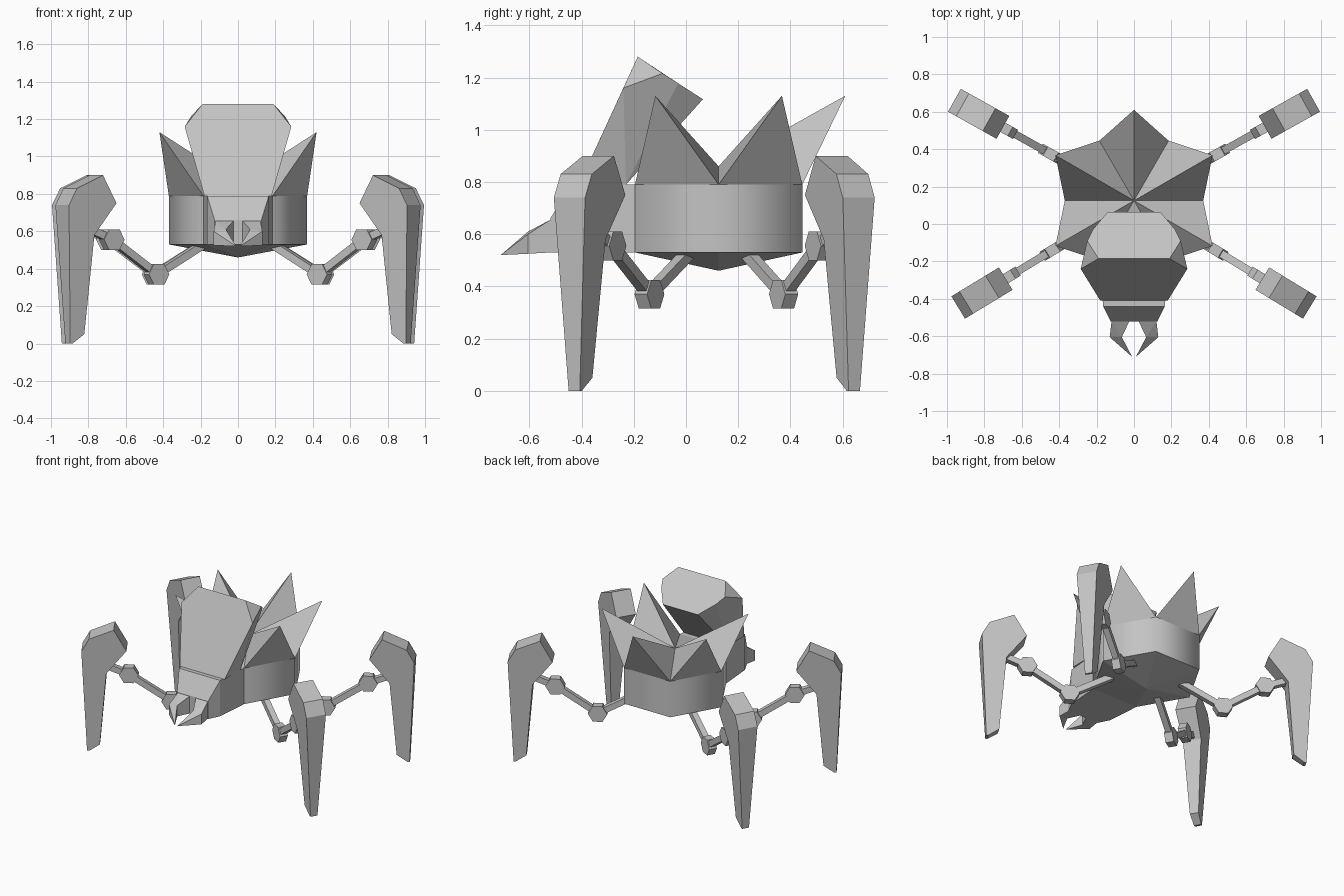
import bpy, bmesh
from math import sin, cos, pi, radians
from mathutils import Vector, Matrix

old = bpy.data.objects.get("Cube")
if old:
    bpy.data.objects.remove(old, do_unlink=True)

grey = bpy.data.materials.new("plain grey")
grey.use_nodes = True
colour = (0.55, 0.55, 0.55, 1)
grey.diffuse_color = colour
grey.node_tree.nodes["Principled BSDF"].inputs["Base Color"].default_value = colour

CENTRE = Vector((0, 0.125, 0))


def finish(bm, name, recalc=True):
    if recalc:
        bmesh.ops.recalc_face_normals(bm, faces=bm.faces)
    mesh = bpy.data.meshes.new(name)
    bm.to_mesh(mesh)
    bm.free()
    mesh.materials.append(grey)
    ob = bpy.data.objects.new(name, mesh)
    bpy.context.collection.objects.link(ob)
    return ob


def hull(name, points):
    """Convex solid around a few corner points."""
    bm = bmesh.new()
    verts = [bm.verts.new(p) for p in points]
    res = bmesh.ops.convex_hull(bm, input=verts)
    loose = [v for v in bm.verts if not v.link_faces]
    bmesh.ops.delete(bm, geom=loose, context='VERTS')
    bmesh.ops.dissolve_limit(bm, angle_limit=radians(2), verts=bm.verts, edges=bm.edges)
    return finish(bm, name)


def both(points):
    return [(s * x, y, z) for x, y, z in points for s in (1, -1)]


def ring_point(angle, radius, z):
    return CENTRE + Vector((radius * cos(angle), radius * sin(angle), z))


# Six-sided body: smooth wall and shallow pointed underside
R, LOW, HIGH = 0.37, 0.53, 0.79
bm = bmesh.new()
low = [bm.verts.new(ring_point(i * pi / 3, R, LOW)) for i in range(6)]
high = [bm.verts.new(ring_point(i * pi / 3, R, HIGH)) for i in range(6)]
keel = bm.verts.new(CENTRE + Vector((0, 0, 0.46)))
for i in range(6):
    j = (i + 1) % 6
    bm.faces.new((low[i], low[j], high[j], high[i])).smooth = True
    bm.faces.new((low[j], low[i], keel))
finish(bm, "body", recalc=False)

# Crown: five outward spikes, flat wedge at the front under the head
bm = bmesh.new()
hub = bm.verts.new(CENTRE + Vector((0, 0, 0.86)))
rim = [bm.verts.new(ring_point(i * pi / 3, R, HIGH)) for i in range(6)]
for i in range(6):
    a, b = rim[i], rim[(i + 1) % 6]
    if i == 4:
        bm.faces.new((hub, a, b))
        continue
    tip = bm.verts.new(ring_point((i + 0.5) * pi / 3, 0.485, 1.13))
    bm.faces.new((hub, a, tip))
    bm.faces.new((hub, tip, b))
    bm.faces.new((a, b, tip))
finish(bm, "crown_spikes", recalc=False)

# Head shield leaning back over the body
hull("head", both([
    (0.19, -0.185, 1.28), (0.285, -0.24, 1.16), (0.18, -0.41, 0.79),
    (0.25, -0.09, 1.216), (0.22, -0.03, 1.178), (0.14, 0.065, 1.117),
    (0.18, -0.23, 0.79)]))

# Muzzle block joining the head to the body
hull("muzzle", both([
    (0.185, -0.195, LOW), (0.185, -0.195, HIGH),
    (0.165, -0.44, LOW), (0.165, -0.44, HIGH),
    (0.125, -0.52, LOW), (0.125, -0.52, 0.66)]))

# Mandibles
for side, s in (("left", 1), ("right", -1)):
    root = [(s * x, -0.52, z) for x in (0.025, 0.12) for z in (0.53, 0.655)]
    mid = [(s * 0.065, -0.605, 0.53), (s * 0.065, -0.605, 0.61),
           (s * 0.13, -0.605, 0.525), (s * 0.13, -0.605, 0.6)]
    hull(side + "_mandible_base", root + mid)
    hull(side + "_mandible_tip", mid + [(s * 0.01, -0.71, 0.52)])


def prism(bm, centre, radius, depth, axis, sides=6, turn=0.0):
    """Prism with its long axis along the given direction."""
    m = Matrix.Translation(centre) @ axis.to_track_quat('Z', 'Y').to_matrix().to_4x4()
    bmesh.ops.create_cone(bm, cap_ends=True, segments=sides, radius1=radius, radius2=radius,
                          depth=depth, matrix=m @ Matrix.Rotation(turn, 4, 'Z'))


def make_leg(name, angle):
    out = Vector((cos(angle), sin(angle), 0))
    across = Vector((-sin(angle), cos(angle), 0))
    up = Vector((0, 0, 1))

    def at(r, z, w=0.0):
        return CENTRE + out * r + up * z + across * w

    # Rods from hip to elbow, elbow to knee, knee to blade
    path = [at(0.2, 0.54), at(0.51, 0.37), at(0.79, 0.555), at(0.93, 0.61)]
    bm = bmesh.new()
    for a, b in zip(path, path[1:]):
        prism(bm, (a + b) / 2, 0.029, (b - a).length, b - a, sides=4, turn=pi / 4)
    finish(bm, name + "_rods")

    # Hexagonal joints with flat tops
    bm = bmesh.new()
    for c in path[1:3]:
        corners = [[bm.verts.new(c + out * 0.064 * cos(k * pi / 3) + up * 0.064 * sin(k * pi / 3)
                                 + across * w) for k in range(6)] for w in (-0.028, 0.028)]
        bm.faces.new(corners[0])
        bm.faces.new(corners[1])
        for k in range(6):
            n = (k + 1) % 6
            bm.faces.new((corners[0][k], corners[0][n], corners[1][n], corners[1][k]))
    finish(bm, name + "_joints")

    # Blade foot: radius, height, half width
    outline = [(0.887, 0.9, 0.07), (1.05, 0.83, 0.07), (1.1, 0.74, 0.07), (1.065, 0, 0.025),
               (1.05, 0, 0.025), (0.98, 0.05, 0.03), (0.936, 0.58, 0.062), (0.803, 0.75, 0.07)]
    bm = bmesh.new()
    sides = [[bm.verts.new(at(r, z, s * w)) for r, z, w in outline] for s in (1, -1)]
    bm.faces.new(sides[0])
    bm.faces.new(sides[1])
    for k in range(len(outline)):
        n = (k + 1) % len(outline)
        bm.faces.new((sides[0][k], sides[0][n], sides[1][n], sides[1][k]))
    finish(bm, name + "_blade")


front, back = radians(31.3), radians(29.2)
make_leg("front_left_leg", -front)
make_leg("front_right_leg", pi + front)
make_leg("back_left_leg", back)
make_leg("back_right_leg", pi - back)
